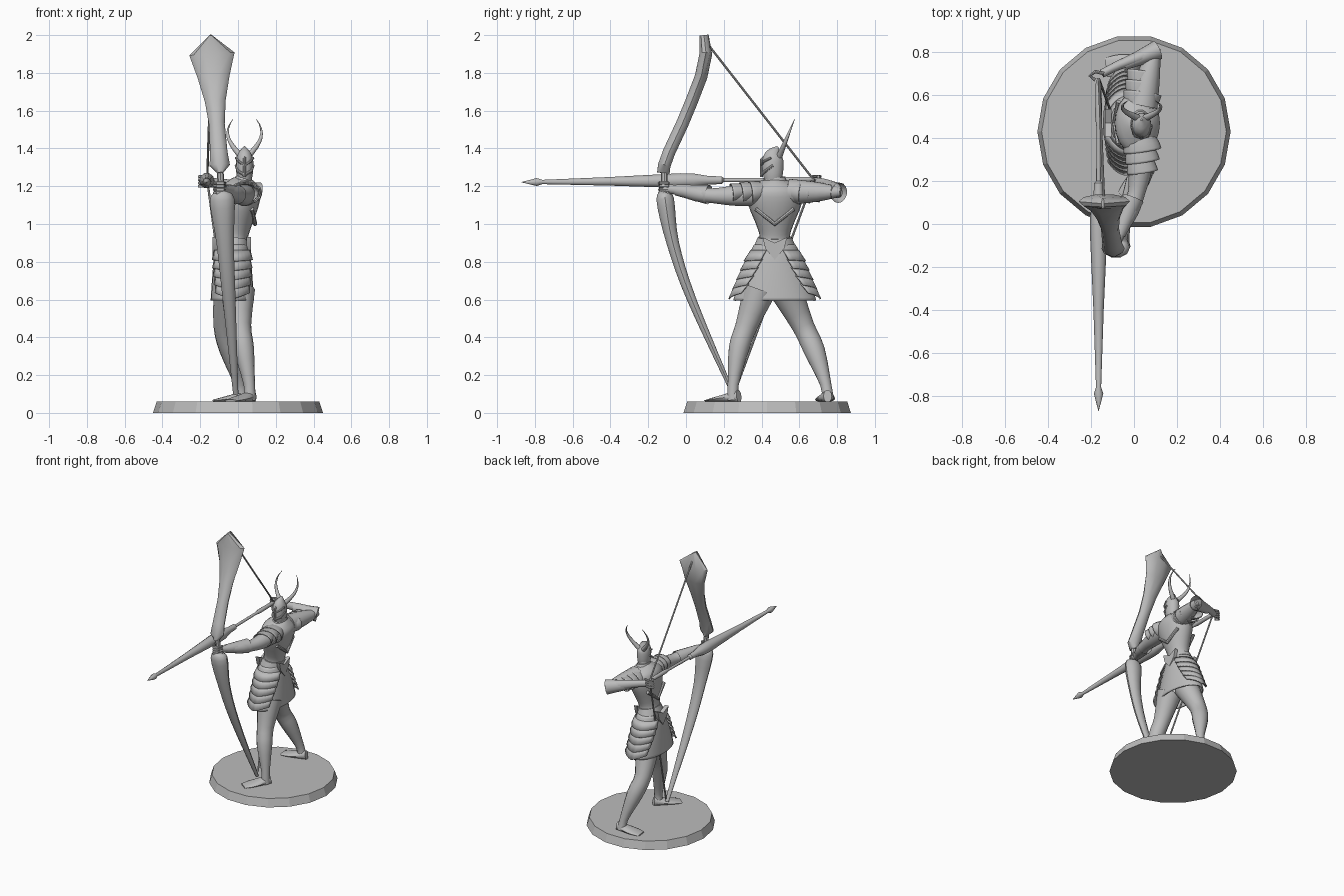
import bpy, bmesh, math
from mathutils import Vector

default_cube = bpy.data.objects.get("Cube")
if default_cube:
    bpy.data.objects.remove(default_cube, do_unlink=True)

GREY = (.5, .5, .5, 1)
grey = bpy.data.materials.new("plain grey")
grey.use_nodes = True
grey.diffuse_color = GREY
grey.node_tree.nodes["Principled BSDF"].inputs["Base Color"].default_value = GREY

ACROSS, ALONG, UP = Vector((1, 0, 0)), Vector((0, 1, 0)), Vector((0, 0, 1))
BODY_Y = .47      # middle of the figure
HEAD_X = .035     # middle of the head


def finish(name, bm, angle=40):
    """Turn a bmesh into a shaded, coloured object."""
    bmesh.ops.recalc_face_normals(bm, faces=bm.faces)
    mesh = bpy.data.meshes.new(name)
    bm.to_mesh(mesh)
    bm.free()
    mesh.materials.append(grey)
    obj = bpy.data.objects.new(name, mesh)
    bpy.context.collection.objects.link(obj)
    bpy.ops.object.select_all(action='DESELECT')
    obj.select_set(True)
    bpy.context.view_layer.objects.active = obj
    bpy.ops.object.shade_smooth_by_angle(angle=math.radians(angle))
    return obj


def refine(rings, steps):
    """Catmull-Rom interpolation of ring centres and radii."""
    rows = [Vector(ring) for ring in rings]
    result = []
    for i, (start, end) in enumerate(zip(rows, rows[1:])):
        before = rows[max(i - 1, 0)]
        after = rows[min(i + 2, len(rows) - 1)]
        leave, arrive = (end - before) / 2, (after - start) / 2
        for k in range(steps):
            t = k / steps
            blend = t * t * (3 - 2 * t)
            result.append(start.lerp(end, blend) + leave * t * (1 - t) ** 2 - arrive * t * t * (1 - t))
    return result + [rows[-1]]


def tube(name, rings, sides=14, ref=ACROSS, steps=3, caps=True, angle=40):
    """Loft ellipses (x, y, z, radius along ref, other radius) along a path."""
    rows = refine(rings, steps)
    centres = [Vector(row[:3]) for row in rows]
    bm = bmesh.new()
    loops = []
    for i, (row, centre) in enumerate(zip(rows, centres)):
        tangent = (centres[min(i + 1, len(rows) - 1)] - centres[max(i - 1, 0)]).normalized()
        u = (ref - tangent * ref.dot(tangent)).normalized()
        v = tangent.cross(u)
        turns = [math.tau * k / sides for k in range(sides)]
        loops.append([bm.verts.new(centre + u * row[3] * math.cos(turn) + v * row[4] * math.sin(turn))
                      for turn in turns])
    for lower, upper in zip(loops, loops[1:]):
        for k in range(sides):
            bm.faces.new((lower[k - 1], lower[k], upper[k], upper[k - 1]))
    if caps:
        bm.faces.new(loops[0])
        bm.faces.new(loops[-1])
    return finish(name, bm, angle)


def limb(name, points, squash=1, **options):
    """Tube from (x, y, z, radius) with one flattening ratio."""
    return tube(name, [(x, y, z, r, r * squash) for x, y, z, r in points], **options)


def rod(name, path, radius, **options):
    """Tube of constant radius."""
    return limb(name, [(*point, radius) for point in path], sides=8, steps=1, **options)


def thicken(obj, amount):
    modifier = obj.modifiers.new("thickness", 'SOLIDIFY')
    modifier.thickness = amount
    modifier.offset = 0


# Base disc
limb("base", [(0, .43, 0, .45), (0, .43, .06, .43)], sides=18, steps=1, angle=15)

# Legs
limb("front_leg", [(0, .39, .65, .09), (.01, .32, .46, .06), (.03, .28, .34, .055),
                   (.06, .25, .15, .03), (.06, .25, .07, .035)])
limb("back_leg", [(-.04, .53, .65, .09), (-.07, .62, .46, .06), (-.04, .68, .33, .057),
                  (.01, .74, .15, .03), (.02, .75, .07, .035)])


# Feet, tapering from heel to toe
def foot(name, heel, toe):
    heel, toe = Vector(heel), Vector(toe)
    side = (toe - heel).cross(UP).normalized()
    rings = []
    for step in range(7):
        t = step / 6
        height = .04 * (1 - t) + .008
        width = .022 + .03 * math.sin(2.4 * t)
        rings.append((*heel.lerp(toe, t).xy, .06 + height * .6, width, height * .7))
    tube(name, rings, ref=side)


foot("front_foot", (.08, .28, 0), (-.04, .12, 0))
foot("back_foot", (.06, .75, 0), (-.13, .73, 0))


# Torso rings: the body leans back as it rises, and depth follows breadth
def torso_ring(z, breadth):
    return ((z - 1.05) * .15, BODY_Y, z, .03 + breadth / 2, breadth)


cuirass = [(.86, .1), (.93, .08), (1, .1), (1.1, .14), (1.18, .145), (1.22, .09), (1.24, .04)]
tube("cuirass", [torso_ring(*row) for row in cuirass], sides=20)
tube("belt", [torso_ring(.87, .115), torso_ring(.93, .09)], sides=20)
limb("neck", [(.03, BODY_Y, 1.19, .04), (.03, BODY_Y, 1.28, .034)], squash=1.2)
limb("collar", [(.025, BODY_Y, 1.2, .06), (.03, BODY_Y, 1.25, .042)], squash=1.3)


# Pointed belt plates, front and back
def belt_plate(name, x, depth):
    half = [(0, .9), (.065, .93), (.05, .87), (0, .81)]
    outline = half + [(-y, z) for y, z in half[-2:0:-1]]
    bm = bmesh.new()
    face = bm.faces.new([bm.verts.new((x, BODY_Y + y, z)) for y, z in outline])
    extruded = bmesh.ops.extrude_face_region(bm, geom=[face])["geom"]
    corners = [item for item in extruded if isinstance(item, bmesh.types.BMVert)]
    bmesh.ops.translate(bm, vec=ACROSS * depth, verts=corners)
    finish(name, bm)


belt_plate("back_belt_plate", .045, .025)
belt_plate("front_belt_plate", -.135, .03)

# Raised chevrons on chest and back
for name, x in (("front_rib", -.09), ("back_rib", .09)):
    rod(name, [(x * .8, BODY_Y - .1, 1.08), (x, BODY_Y, 1), (x * .8, BODY_Y + .1, 1.08)], .012)

# Flared skirt
skirt_rings = []
for step in range(6):
    t = step / 5
    skirt_rings.append((-.03, BODY_Y, .89 - .295 * t, .08 + .03 * t ** .6, .105 + .11 * t ** .8))
thicken(tube("skirt", skirt_rings, sides=24, caps=False), .01)


# Pointed hip guards made of overlapping scale bands
def hip_guard(name, side, bands=5, columns=12):
    bm = bmesh.new()
    for band in range(bands):
        loops = []
        for edge in (0, 1):
            drop = (band + edge * 1.15) / bands
            flare = .01 + .014 * edge
            loop = []
            for k in range(columns + 1):
                across = 2 * k / columns - 1
                turn = across * (1.2 - .45 * drop)
                x = (.09 + .02 * drop + flare) * math.sin(turn) - .03
                y = BODY_Y + side * (.115 + .1 * drop + flare) * math.cos(turn)
                z = .86 - .22 * drop - .03 * edge * drop * (1 - abs(across))
                loop.append(bm.verts.new((x, y, z)))
            loops.append(loop)
        top, bottom = loops
        for k in range(columns):
            bm.faces.new((top[k], top[k + 1], bottom[k + 1], bottom[k]))
    thicken(finish(name, bm), .008)


hip_guard("front_hip_guard", -1)
hip_guard("back_hip_guard", 1)

# Helmet with face guard
limb("helmet", [(HEAD_X, .46, 1.23, .036), (HEAD_X, .46, 1.27, .044), (HEAD_X, .46, 1.33, .046),
                (HEAD_X, .465, 1.37, .036), (HEAD_X, .485, 1.41, .004)], squash=1.25)
rod("nose_guard", [(HEAD_X, .45, 1.39), (HEAD_X, .4, 1.34), (HEAD_X, .4, 1.25)], .008)
for name, side in (("right", -1), ("left", 1)):
    rod(name + "_brow", [(HEAD_X, .4, 1.31), (HEAD_X + side * .03, .41, 1.33),
                         (HEAD_X + side * .045, .45, 1.35)], .007)
    rod(name + "_cheek", [(HEAD_X, .4, 1.26), (HEAD_X + side * .035, .42, 1.28),
                          (HEAD_X + side * .045, .46, 1.31)], .008)
    # Horns bow outwards, then curl in at the tip
    horn = []
    for step in range(9):
        t = step / 8
        spread = .02 + .07 * math.sin(2.5 * t)
        horn.append((HEAD_X + side * spread, .495 + .08 * t, 1.36 + .195 * t, .016 * (1 - t) + .001))
    limb(name + "_horn", horn, sides=10, ref=ALONG, steps=1)

# Arm holding the bow
limb("bow_arm", [(.04, .42, 1.16, .065), (.03, .26, 1.15, .055), (.01, .14, 1.15, .04),
                 (-.02, .06, 1.16, .042), (-.07, -.05, 1.18, .026), (-.1, -.12, 1.19, .026)])
limb("bow_arm_cuff", [(-.07, -.05, 1.18, .03), (-.005, .12, 1.155, .052)], caps=False)

# Arm drawing the string
limb("draw_upper_arm", [(.04, .55, 1.17, .07), (.07, .7, 1.17, .052), (.1, .82, 1.17, .025)])
limb("draw_forearm", [(.11, .81, 1.16, .025), (.06, .79, 1.18, .04), (-.07, .74, 1.21, .028),
                      (-.15, .7, 1.22, .025)], squash=.8, ref=UP)
limb("draw_arm_cuff", [(-.05, .74, 1.2, .03), (.11, .81, 1.165, .055)], squash=.85, ref=UP, caps=False)

# Curled fingers of both hands
for finger in range(4):
    z = 1.165 + .017 * finger
    rod("bow_finger", [(-.07, -.09, z), (-.08, -.135, z), (-.11, -.14, z), (-.125, -.11, z)], .009, ref=UP)
    z += .035
    rod("draw_finger", [(-.14, .7, z), (-.18, .71, z), (-.205, .69, z), (-.18, .67, z)], .008, ref=UP)

# Layered shoulder guards
for name, start, way in (("bow_shoulder_guard", .43, -1), ("draw_shoulder_guard", .52, 1)):
    for layer in range(3):
        y = start + way * .05 * layer
        radius = .078 - .008 * layer
        guard = limb(name, [(.035, y, 1.18, radius * .7), (.035, y + way * .05, 1.17, radius),
                            (.04, y + way * .09, 1.165, radius + .008)], squash=.7, caps=False)
        thicken(guard, .006)


# Bow, tilted sideways as it rises
def bow_x(z):
    return -.005 - .07 * z


def bow_limb(name, rows, depth, steps):
    rings = [(bow_x(z), y, z, width, depth(width)) for y, z, width in rows]
    tube(name, rings, sides=10, steps=steps)


bow_limb("bow_upper_limb", [(.095, 2, .006), (.105, 1.9, .12), (.08, 1.78, .085), (.03, 1.65, .055),
                            (-.02, 1.53, .042), (-.09, 1.38, .046), (-.115, 1.31, .054), (-.12, 1.27, .016)],
         lambda width: min(.035, .02 + width), steps=1)
bow_limb("bow_lower_limb", [(-.11, 1.17, .02), (-.11, 1.13, .065), (-.07, .9, .046),
                            (.03, .6, .034), (.25, .1, .014)],
         lambda width: width * .75, steps=4)
rod("bow_grip", [(bow_x(z), -.115, z) for z in (1.14, 1.3)], .018)

# String, drawn back to the hand
nock = (-.163, .675, 1.235)
rod("upper_string", [(bow_x(1.94), .125, 1.94), nock], .006)
rod("lower_string", [nock, (bow_x(.13), .265, .13)], .006)

# Heavy arrow
arrow = [(-.87, .001), (-.79, .022), (-.76, .012), (-.4, .024), (-.03, .041), (.04, .039),
         (.12, .024), (.19, .021), (.2, .011), (.45, .01), (.5, .016), (.65, .014), (.68, .006)]
limb("arrow", [(-.165, y, 1.23 + .01 * y, radius) for y, radius in arrow], sides=10, steps=1)
